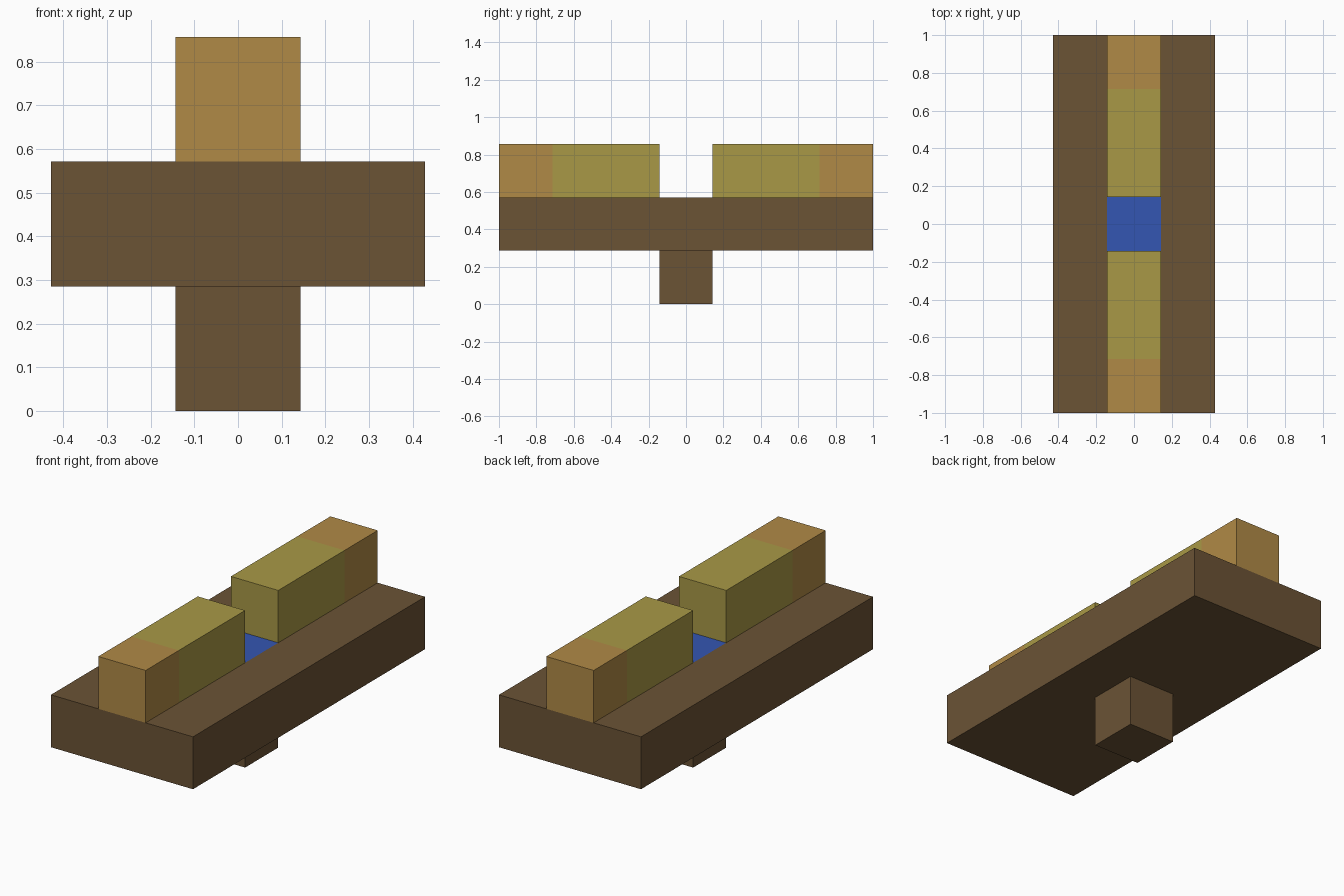
import bpy
import bmesh
from mathutils import Vector

if "Cube" in bpy.data.objects:
    bpy.data.objects.remove(bpy.data.objects["Cube"], do_unlink=True)

U = 2 / 7  # one block


def material(name, srgb):
    color = [(c / 255 / 12.92) if c < 11 else ((c / 255 + 0.055) / 1.055) ** 2.4 for c in srgb] + [1]
    mat = bpy.data.materials.new(name)
    mat.use_nodes = True
    mat.diffuse_color = color
    mat.node_tree.nodes["Principled BSDF"].inputs["Base Color"].default_value = color
    return mat


brown = material("dark brown", (107, 83, 53))
orange = material("orange tan", (176, 138, 70))
olive = material("olive yellow", (169, 153, 70))
blue = material("blue", (52, 86, 178))


def block(name, size, center, mats, cuts=(), accent=None):
    """Box measured in blocks; cuts are (axis, position) and accent picks faces for the second material."""
    bm = bmesh.new()
    bmesh.ops.create_cube(bm, size=1)
    for v in bm.verts:
        v.co = Vector(c * s + o for c, s, o in zip(v.co, size, center))
    for axis, pos in cuts:
        normal = Vector((0, 0, 0))
        normal[axis] = 1
        bmesh.ops.bisect_plane(bm, geom=bm.verts[:] + bm.edges[:] + bm.faces[:],
                               plane_co=normal * pos, plane_no=normal)
    bm.normal_update()
    for f in bm.faces:
        if accent and accent(f.calc_center_median(), f.normal):
            f.material_index = 1
    bmesh.ops.scale(bm, vec=(U, U, U), verts=bm.verts)
    mesh = bpy.data.meshes.new(name)
    bm.to_mesh(mesh)
    bm.free()
    for m in mats:
        mesh.materials.append(m)
    obj = bpy.data.objects.new(name, mesh)
    bpy.context.collection.objects.link(obj)
    return obj


# Stem under the middle
block("stem", (1, 1, 1), (0, 0, 0.5), [brown])

# Wide slab with a blue square in the middle of its top
block("slab", (3, 7, 1), (0, 0, 1.5), [brown, blue],
      [(a, p) for a in (0, 1) for p in (-0.5, 0.5)],
      lambda c, n: n.z > 0.9 and abs(c.x) < 0.5 and abs(c.y) < 0.5)

# Two bars on top, olive with orange outer ends
for name, side in (("front_bar", -1), ("back_bar", 1)):
    block(name, (1, 3, 1), (0, 2 * side, 2.5), [olive, orange],
          [(1, 2.5 * side)], lambda c, n: abs(c.y) > 2.5)
